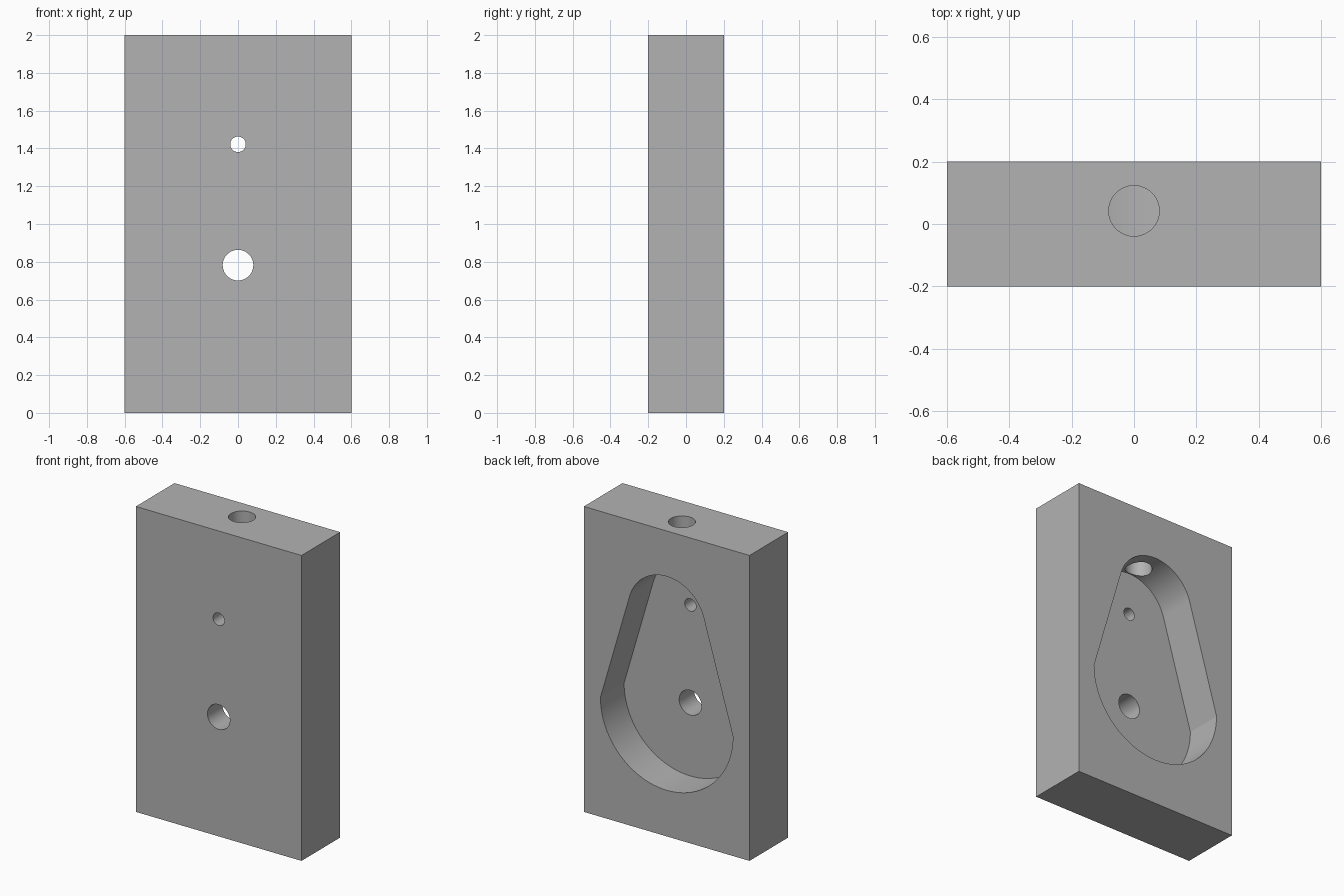
import bpy, bmesh
from math import cos, sin, pi, acos, atan2, hypot, radians

default = bpy.data.objects.get("Cube")
if default:
    bpy.data.objects.remove(default, do_unlink=True)

grey = bpy.data.materials.new("plain_grey")
grey.use_nodes = True
colour = (0.45, 0.45, 0.45, 1)
grey.diffuse_color = colour
grey.node_tree.nodes["Principled BSDF"].inputs["Base Color"].default_value = colour

WIDTH, DEPTH, HEIGHT = 1.2, 0.4, 2.0
FLOOR_Y = -0.045                    # floor of the rear pocket
LOW_Z, HIGH_Z = 0.782, 1.422        # centres of the two through holes
LOW_R, HIGH_R = 0.48, 0.28          # end radii of the pocket


def arc(z, r, start, end, steps=48):
    angles = [start + (end - start) * i / steps for i in range(steps + 1)]
    return [(r * cos(a), z + r * sin(a)) for a in angles]


def prism(name, outline, y0, y1):
    """Extrude an (x, z) outline from y0 to y1."""
    bm = bmesh.new()
    face = bm.faces.new([bm.verts.new((x, y0, z)) for x, z in outline])
    extruded = bmesh.ops.extrude_face_region(bm, geom=[face])["geom"]
    moved = [v for v in extruded if isinstance(v, bmesh.types.BMVert)]
    bmesh.ops.translate(bm, verts=moved, vec=(0, y1 - y0, 0))
    bmesh.ops.recalc_face_normals(bm, faces=bm.faces)
    mesh = bpy.data.meshes.new(name)
    bm.to_mesh(mesh)
    bm.free()
    obj = bpy.data.objects.new(name, mesh)
    bpy.context.collection.objects.link(obj)
    mesh.materials.append(grey)
    return obj


def round_hole(name, z, r):
    return prism(name, arc(z, r, 0, 2 * pi, 64)[:-1], -DEPTH, DEPTH)


# Solid block
w = WIDTH / 2
block = prism("block", [(-w, 0), (w, 0), (w, HEIGHT), (-w, HEIGHT)], -DEPTH / 2, DEPTH / 2)

# Pear-shaped pocket: lower half circle, straight flanks tangent to the upper arc
dz = LOW_Z - HIGH_Z
tangent = atan2(dz, LOW_R) + acos(HIGH_R / hypot(LOW_R, dz))
pear = arc(LOW_Z, LOW_R, -pi, 0) + arc(HIGH_Z, HIGH_R, tangent, pi - tangent)
pocket = prism("pocket_cutter", pear, FLOOR_Y, DEPTH)

# Two holes through the block, front to back
large_hole = round_hole("large_hole_cutter", LOW_Z, 0.081)
small_hole = round_hole("small_hole_cutter", HIGH_Z, 0.041)

# Vertical bore from the top face into the pocket
bpy.ops.mesh.primitive_cylinder_add(vertices=64, radius=0.081, depth=0.6, location=(0, 0.042, 1.88))
bore = bpy.context.object
bore.name = "top_bore_cutter"
bore.data.materials.append(grey)

# Cut everything out of the block
bpy.ops.object.select_all(action="DESELECT")
block.select_set(True)
bpy.context.view_layer.objects.active = block
for cutter in (pocket, large_hole, small_hole, bore):
    cut = block.modifiers.new(cutter.name, "BOOLEAN")
    cut.operation = "DIFFERENCE"
    cut.solver = "EXACT"
    cut.object = cutter
    bpy.ops.object.modifier_apply(modifier=cut.name)
    bpy.data.objects.remove(cutter, do_unlink=True)

bpy.ops.object.shade_smooth_by_angle(angle=radians(12))
